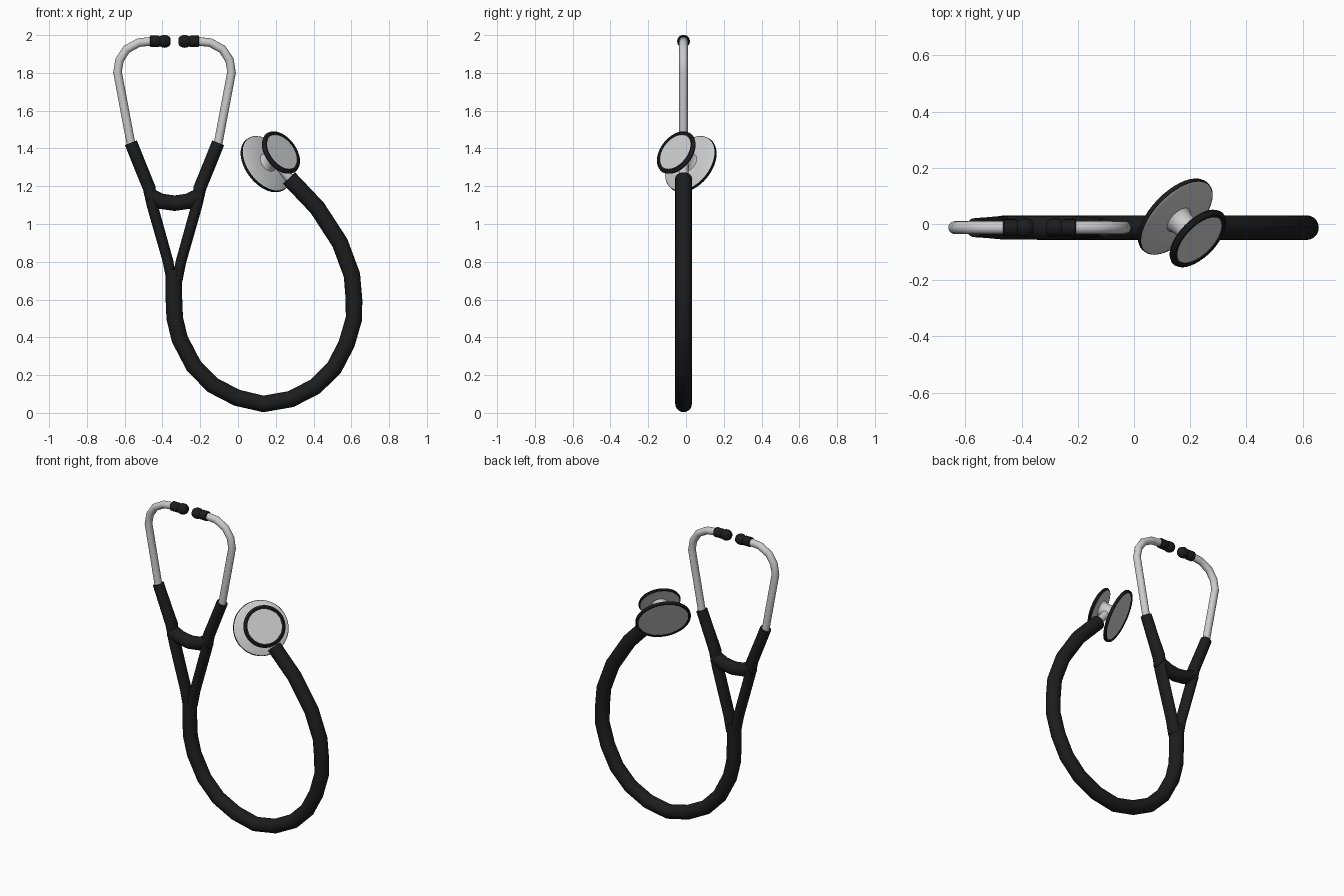
import bpy, bmesh, math
from mathutils import Vector

if "Cube" in bpy.data.objects:
    bpy.data.objects.remove(bpy.data.objects["Cube"])

Y0 = -0.013      # plane of the tubing
AX = -0.336      # symmetry axis of the headset

black = bpy.data.materials.new("black_rubber")
black.diffuse_color = (0.012, 0.012, 0.012, 1)
black.use_nodes = True
black.node_tree.nodes["Principled BSDF"].inputs["Base Color"].default_value = black.diffuse_color


def finish(name, bm, mat=None, angle=40):
    bmesh.ops.recalc_face_normals(bm, faces=bm.faces)
    me = bpy.data.meshes.new(name)
    bm.to_mesh(me)
    bm.free()
    ob = bpy.data.objects.new(name, me)
    bpy.context.collection.objects.link(ob)
    if mat:
        me.materials.append(mat)
    bpy.ops.object.select_all(action='DESELECT')
    ob.select_set(True)
    bpy.context.view_layer.objects.active = ob
    bpy.ops.object.shade_smooth_by_angle(angle=math.radians(angle))
    return ob


def skin(bm, rings, caps=True, closed=False):
    n = len(rings[0])
    pairs = list(zip(rings, rings[1:]))
    if closed:
        pairs.append((rings[-1], rings[0]))
    for a, b in pairs:
        for i in range(n):
            bm.faces.new((a[i], a[(i + 1) % n], b[(i + 1) % n], b[i]))
    if caps and not closed:
        bm.faces.new(rings[0])
        bm.faces.new(rings[-1])


def tube(name, pts, mat=None, sides=20):
    """Sweep along an XZ path; each point is x, z, in-plane radius, y radius."""
    bm = bmesh.new()
    rings = []
    P = [Vector((p[0], 0, p[1])) for p in pts]
    for i, p in enumerate(pts):
        t = (P[min(i + 1, len(P) - 1)] - P[max(i - 1, 0)]).normalized()
        side = Vector((t.z, 0, -t.x))
        ring = []
        for k in range(sides):
            a = math.tau * k / sides
            v = P[i] + side * (p[2] * math.cos(a))
            v.y = Y0 + p[3] * math.sin(a)
            ring.append(bm.verts.new(v))
        rings.append(ring)
    skin(bm, rings)
    return finish(name, bm, mat)


def lathe(name, origin, axis, profile, mat=None, closed=False, sides=40):
    """Revolve (distance along axis, radius) points."""
    bm = bmesh.new()
    q = Vector(axis).to_track_quat('Z', 'Y')
    rings = []
    for t, r in profile:
        rings.append([bm.verts.new(Vector(origin) + q @ Vector(
            (r * math.cos(math.tau * k / sides), r * math.sin(math.tau * k / sides), t)))
            for k in range(sides)])
    skin(bm, rings, closed=closed)
    return finish(name, bm, mat)


# Long hanging loop of tubing
R = 0.044
loop = [(-.34, .76), (-.34, .62), (-.335, .50), (-.308, .39), (-.235, .25),
        (-.135, .147), (-.005, .08), (.135, .0475), (.28, .073), (.41, .14),
        (.51, .24), (.575, .365), (.614, .50), (.614, .60), (.603, .73),
        (.54, .90), (.42, 1.085), (.27, 1.243)]
tube("main_tube", [(x, z, R, R) for x, z in loop], black)

# Headset halves
branch = [(.015, .70, .027, .042), (.034, .80, .028, .042), (.117, 1.095, .029, .042),
          (.134, 1.19, .034, .042), (.187, 1.32, .034, .037), (.231, 1.43, .034, .034)]
metal = [(.224, 1.39), (.302, 1.805), (.291, 1.868), (.254, 1.925), (.19, 1.96), (.115, 1.968)]
tip = [(.13, .026), (.126, .030), (.085, .030), (.078, .026), (.066, .032),
       (.054, .034), (.040, .032), (.026, .024), (.022, .016)]
for side, s in (("left", -1), ("right", 1)):
    tube(side + "_yoke_branch", [(AX + s * x, z, a, b) for x, z, a, b in branch], black)
    tube(side + "_ear_tube", [(AX + s * x, z, .023, .023) for x, z in metal])
    lathe(side + "_ear_tip", (AX, Y0, 1.967), (s, 0, 0), tip, black, sides=20)

# Sagging bridge between the branches
tube("yoke_bridge", [(AX + x, z, .041, .043) for x, z in
                     ((-.135, 1.15), (-.07, 1.12), (0, 1.11), (.07, 1.12), (.135, 1.15))], black)

# Chest piece: two discs on a common tilted axis
M = Vector((.188, -.0135, 1.348))
N = Vector((.63, -.61, .48)).normalized()
lathe("diaphragm_disc", M, N, [(-.071, .158), (-.058, .163), (-.054, .156), (-.046, .06)])
lathe("diaphragm_rim", M, N, [(-.073, .150), (-.075, .164), (-.068, .167), (-.058, .166),
                              (-.058, .150)], black, closed=True)
lathe("chest_hub", M, N, [(-.056, .062), (-.042, .05), (-.02, .044), (.02, .044),
                          (.042, .048), (.056, .058)], sides=28)
lathe("bell_disc", M, N, [(.046, .06), (.052, .118), (.070, .112)])
lathe("bell_rim", M, N, [(.052, .110), (.054, .123), (.062, .127), (.070, .124),
                         (.076, .114), (.074, .104), (.066, .104)], black, closed=True)

# Metal stem from hub to tubing
tube("chest_stem", [(M.x, M.z, .025, .025), (.29, 1.22, .025, .025)])
